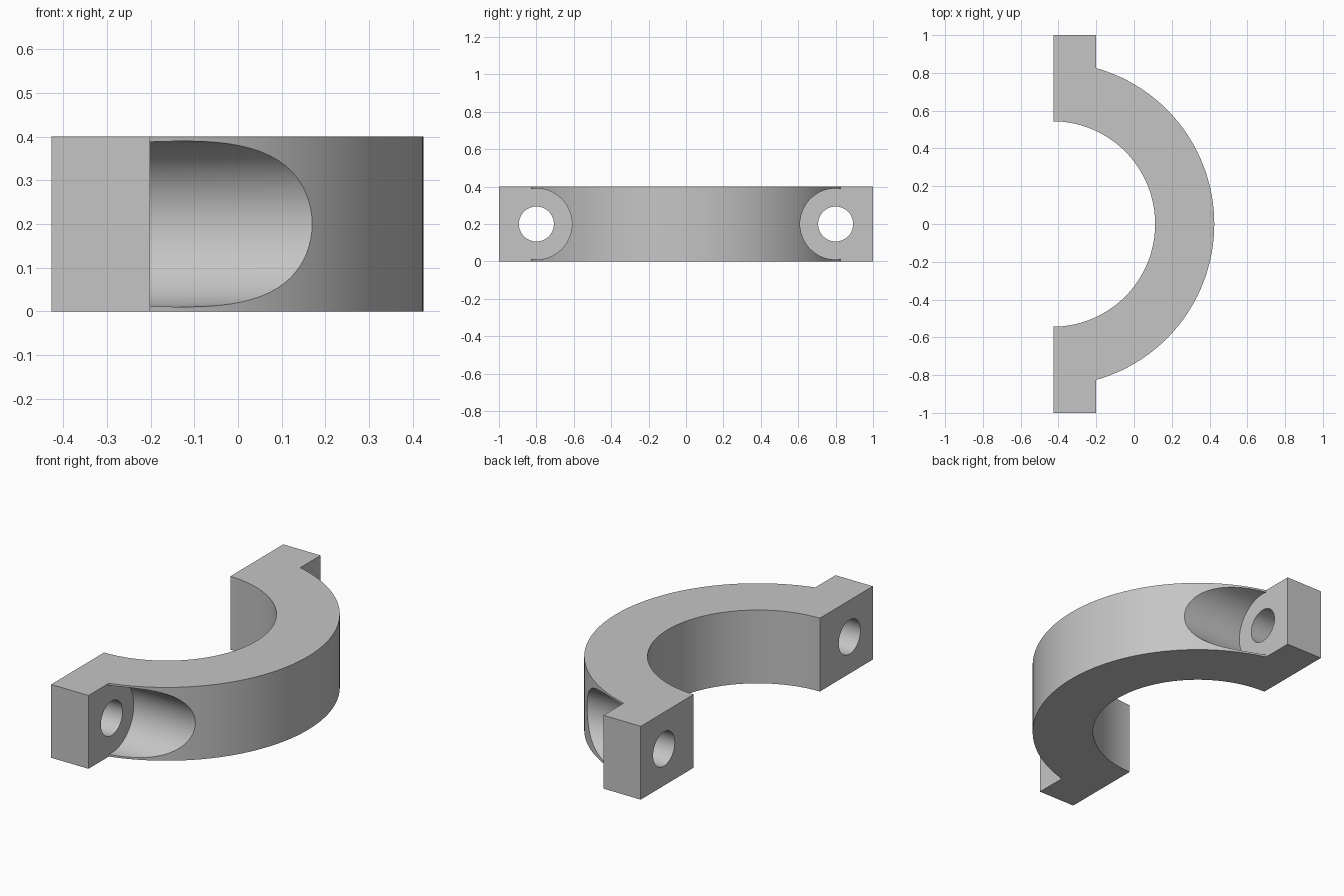
import bpy, bmesh, math
from mathutils import Matrix

cube = bpy.data.objects.get("Cube")
if cube:
    bpy.data.objects.remove(cube, do_unlink=True)

HEIGHT = 0.4
CENTRE_X = -0.432                 # axis of the ring
OUTER, INNER = 0.857, 0.544       # ring radii
BACK, LUG = -0.427, -0.202        # mating face and bolt lug face
BOLT_Y, BOLT_Z = 0.8, 0.2
HOLE_R, BORE_R = 0.0935, 0.19
STEPS = 96

grey = bpy.data.materials.new("plain grey")
grey.use_nodes = True
colour = (0.56, 0.56, 0.56, 1)
grey.diffuse_color = colour
grey.node_tree.nodes["Principled BSDF"].inputs["Base Color"].default_value = colour


def make_object(name, bm):
    bmesh.ops.recalc_face_normals(bm, faces=bm.faces)
    mesh = bpy.data.meshes.new(name)
    bm.to_mesh(mesh)
    bm.free()
    mesh.materials.append(grey)
    obj = bpy.data.objects.new(name, mesh)
    bpy.context.collection.objects.link(obj)
    return obj


def arc(radius, x_limit):
    """Arc from the -y side to the +y side, ending where it meets x_limit."""
    end = math.acos((x_limit - CENTRE_X) / radius)
    angles = [end * (2 * i / STEPS - 1) for i in range(STEPS + 1)]
    return [(CENTRE_X + radius * math.cos(a), radius * math.sin(a)) for a in angles]


def cylinder_along_x(name, radius, x0, x1, y):
    bm = bmesh.new()
    place = Matrix.Translation(((x0 + x1) / 2, y, BOLT_Z)) @ Matrix.Rotation(math.pi / 2, 4, 'Y')
    bmesh.ops.create_cone(bm, cap_ends=True, segments=72, radius1=radius,
                          radius2=radius, depth=x1 - x0, matrix=place)
    obj = make_object(name, bm)
    obj.hide_render = True
    return obj


# Half ring with a square lug at each end, extruded from one outline
outline = [(BACK, -1), (LUG, -1)] + arc(OUTER, LUG) + [(LUG, 1), (BACK, 1)]
outline += reversed(arc(INNER, BACK))
bm = bmesh.new()
base = bm.faces.new([bm.verts.new((x, y, 0)) for x, y in outline])
top = bmesh.ops.extrude_face_region(bm, geom=[base])
bmesh.ops.translate(bm, vec=(0, 0, HEIGHT),
                    verts=[v for v in top["geom"] if isinstance(v, bmesh.types.BMVert)])
clamp = make_object("half_ring_clamp", bm)

# Bolt holes and the wider bolt head recesses in the ring
cutters = []
for side, y in (("left", BOLT_Y), ("right", -BOLT_Y)):
    cutters.append(cylinder_along_x(side + "_recess_cutter", BORE_R, LUG, 0.6, y))
    cutters.append(cylinder_along_x(side + "_hole_cutter", HOLE_R, -0.6, 0, y))

bpy.ops.object.select_all(action='DESELECT')
clamp.select_set(True)
bpy.context.view_layer.objects.active = clamp
for cutter in cutters:
    mod = clamp.modifiers.new(cutter.name, 'BOOLEAN')
    mod.operation = 'DIFFERENCE'
    mod.solver = 'EXACT'
    mod.object = cutter
    bpy.ops.object.modifier_apply(modifier=mod.name)
for cutter in cutters:
    bpy.data.objects.remove(cutter, do_unlink=True)

bpy.ops.object.shade_smooth_by_angle(angle=math.radians(15))
